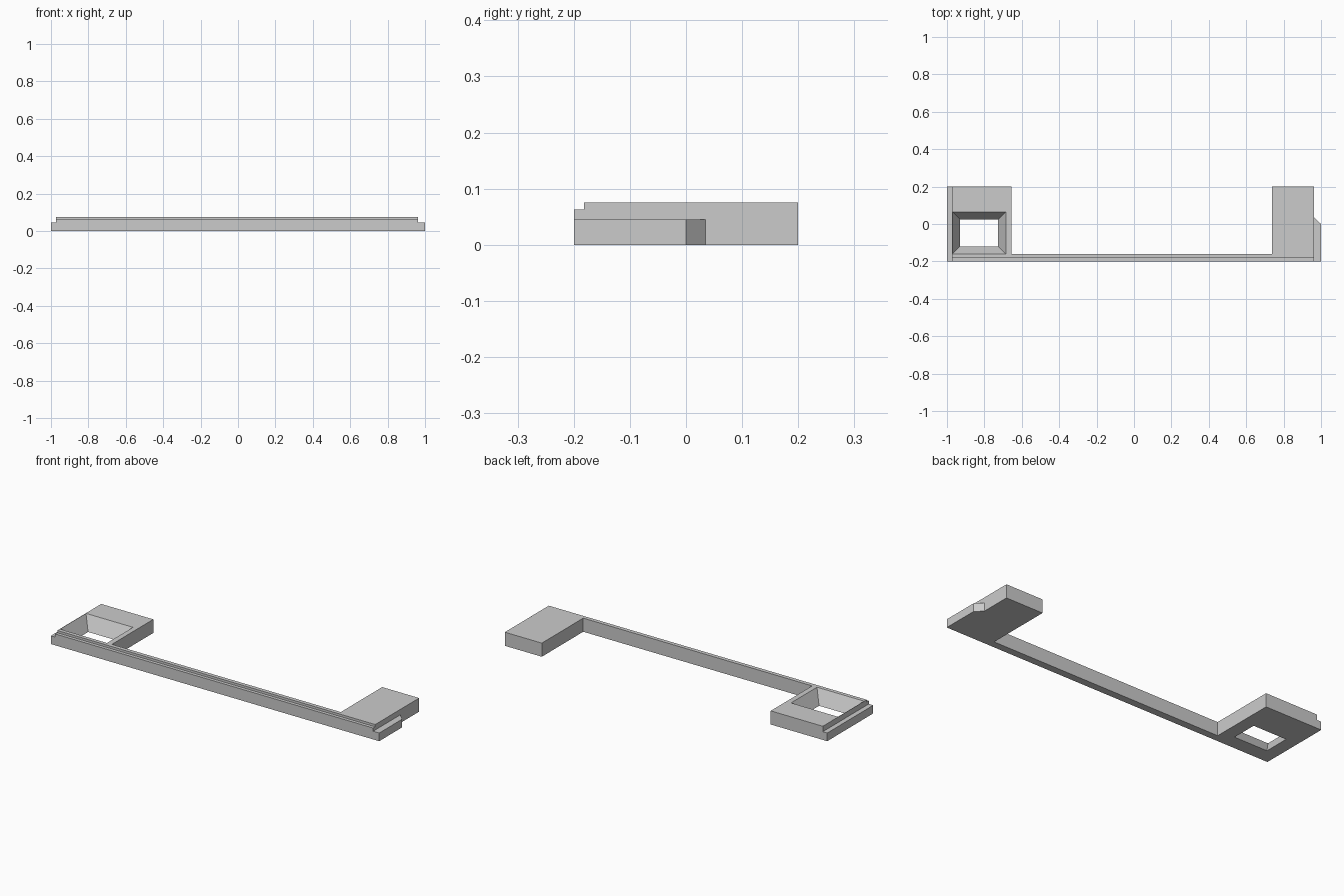
import bpy
import bmesh

if "Cube" in bpy.data.objects:
    bpy.data.objects.remove(bpy.data.objects["Cube"], do_unlink=True)

HEIGHT = 0.075
LEDGE = 0.045

grey = bpy.data.materials.new("plain grey")
grey.use_nodes = True
grey.diffuse_color = (0.6, 0.6, 0.6, 1)
grey.node_tree.nodes["Principled BSDF"].inputs["Base Color"].default_value = (0.6, 0.6, 0.6, 1)


def loft(name, bottom, top, z0, z1):
    """Closed solid between two outlines with equal point counts."""
    bm = bmesh.new()
    low = [bm.verts.new((x, y, z0)) for x, y in bottom]
    high = [bm.verts.new((x, y, z1)) for x, y in top]
    bm.faces.new(low[::-1])
    bm.faces.new(high)
    for i in range(len(low)):
        j = (i + 1) % len(low)
        bm.faces.new((low[i], low[j], high[j], high[i]))
    bmesh.ops.recalc_face_normals(bm, faces=bm.faces)
    mesh = bpy.data.meshes.new(name)
    bm.to_mesh(mesh)
    bm.free()
    mesh.materials.append(grey)
    obj = bpy.data.objects.new(name, mesh)
    bpy.context.collection.objects.link(obj)
    return obj


def rect(x0, x1, y0, y1):
    return [(x0, y0), (x1, y0), (x1, y1), (x0, y1)]


def cut(target, cutter):
    cutter.hide_render = True
    mod = target.modifiers.new(cutter.name, "BOOLEAN")
    mod.operation = "DIFFERENCE"
    mod.solver = "EXACT"
    mod.object = cutter
    bpy.context.view_layer.objects.active = target
    bpy.ops.object.modifier_apply(modifier=mod.name)
    bpy.data.objects.remove(cutter, do_unlink=True)


# Front rail with a block at each end and a chamfered right tab
outline = [(-1, -0.2), (1, -0.2), (1, 0), (0.963, 0.035), (0.963, 0.2),
           (0.738, 0.2), (0.738, -0.16), (-0.656, -0.16), (-0.656, 0.2), (-1, 0.2)]
frame = loft("bezel_frame", outline, outline, 0, HEIGHT)

# Stepped ledges along the front and both ends
steps = {
    "front_step": (rect(-1.1, 1.1, -0.3, -0.182), 0.0625),
    "left_step": (rect(-1.1, -0.973, -0.3, 0.3), LEDGE),
    "right_step": (rect(0.963, 1.1, -0.3, 0.1), LEDGE),
}
for name, (shape, z) in steps.items():
    cut(frame, loft(name, shape, shape, z, 0.2))

# Window with sloping sides, continued past both surfaces
inner = (-0.929, -0.727, -0.119, 0.023)
slope, over = 0.042 / HEIGHT, 0.002


def window_outline(z):
    d = slope * z
    x0, x1, y0, y1 = inner
    return rect(x0 - d, x1 + d, y0 - d, y1 + d)


cut(frame, loft("window_cutter", window_outline(-over), window_outline(HEIGHT + over),
                -over, HEIGHT + over))
